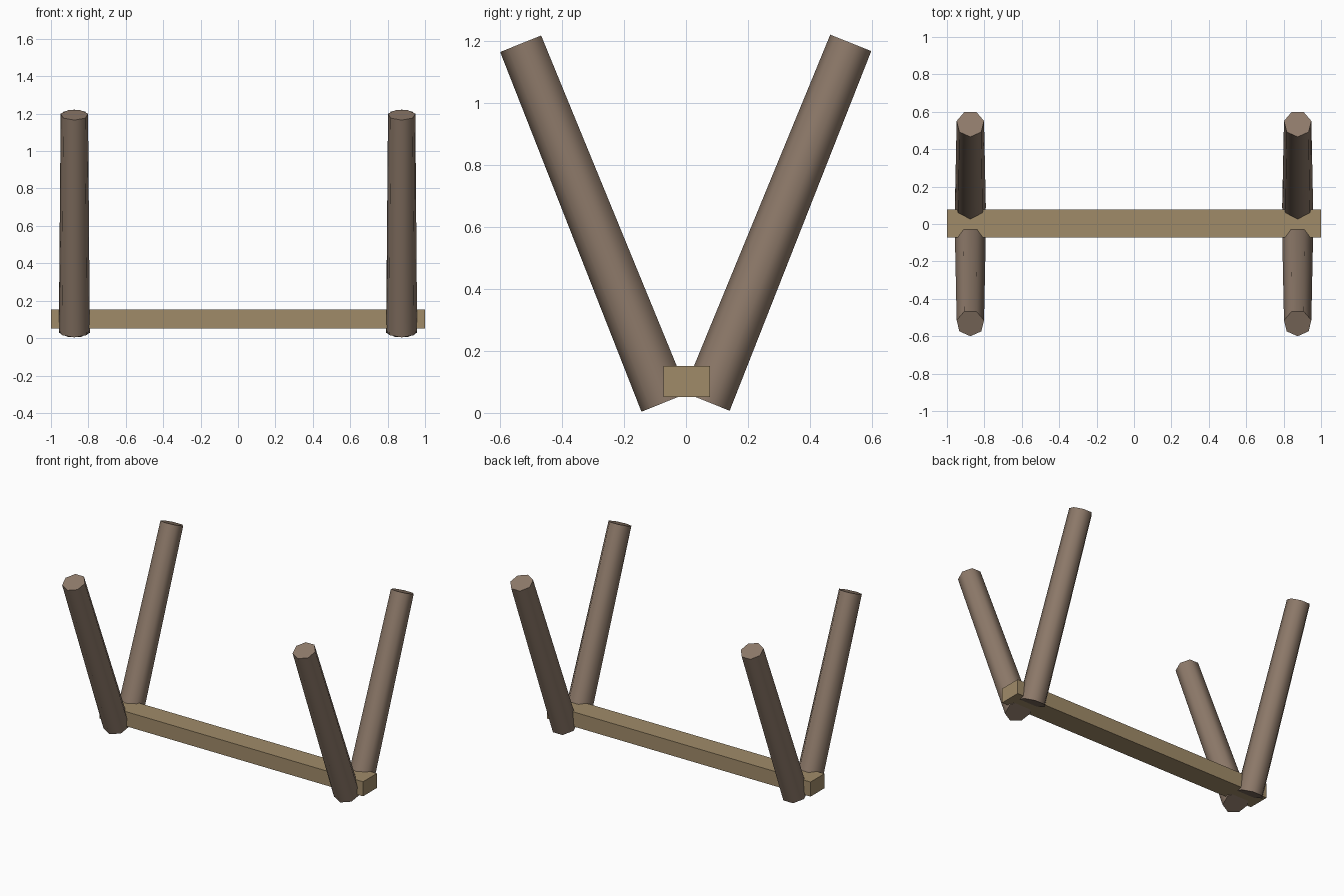
import bpy, bmesh, math
from mathutils import Vector, Matrix

if "Cube" in bpy.data.objects:
    bpy.data.objects.remove(bpy.data.objects["Cube"])


def material(name, srgb):
    m = bpy.data.materials.new(name)
    m.diffuse_color = [((c / 255 + 0.055) / 1.055) ** 2.4 for c in srgb] + [1]
    m.use_nodes = True
    m.node_tree.nodes["Principled BSDF"].inputs["Base Color"].default_value = m.diffuse_color
    return m


bark = material("bark_brown", (142, 122, 106))
plank = material("plank_tan", (160, 139, 105))
SIDES = 7
Y_MID = 0.0025


def post(name, x, side):
    """Tapered seven-sided post leaning outward; one corner faces -y."""
    bottom = Vector((x, Y_MID + side * 0.0675, 0.0355))
    tilt = Matrix.Rotation(-side * math.radians(21.9), 3, 'X')
    bm = bmesh.new()
    rings = []
    for r, h in ((0.085, 0), (0.075, 1.248)):
        angles = [-math.pi / 2 + math.tau * i / SIDES for i in range(SIDES)]
        rings.append([bm.verts.new(bottom + tilt @ Vector(
            (r * math.cos(a), r * math.sin(a), h))) for a in angles])
    low, top = rings
    bm.faces.new(low[::-1])
    bm.faces.new(top)
    for i in range(SIDES):
        j = (i + 1) % SIDES
        bm.faces.new((low[i], low[j], top[j], top[i]))
    me = bpy.data.meshes.new(name)
    bm.to_mesh(me)
    bm.free()
    me.materials.append(bark)
    ob = bpy.data.objects.new(name, me)
    bpy.context.collection.objects.link(ob)
    # Round sides, sharp end caps
    bpy.ops.object.select_all(action='DESELECT')
    ob.select_set(True)
    bpy.context.view_layer.objects.active = ob
    bpy.ops.object.shade_smooth_by_angle(angle=math.radians(60))


# Two V-shaped pairs of posts
for x, end in ((-0.875, "left"), (0.875, "right")):
    for side, face in ((-1, "front"), (1, "back")):
        post(f"{end}_{face}_post", x, side)

# Long beam joining the pairs
bpy.ops.mesh.primitive_cube_add(size=1, location=(0, Y_MID, 0.102))
beam = bpy.context.object
beam.name = "cross_beam"
beam.scale = (2, 0.15, 0.1)
beam.data.materials.append(plank)
